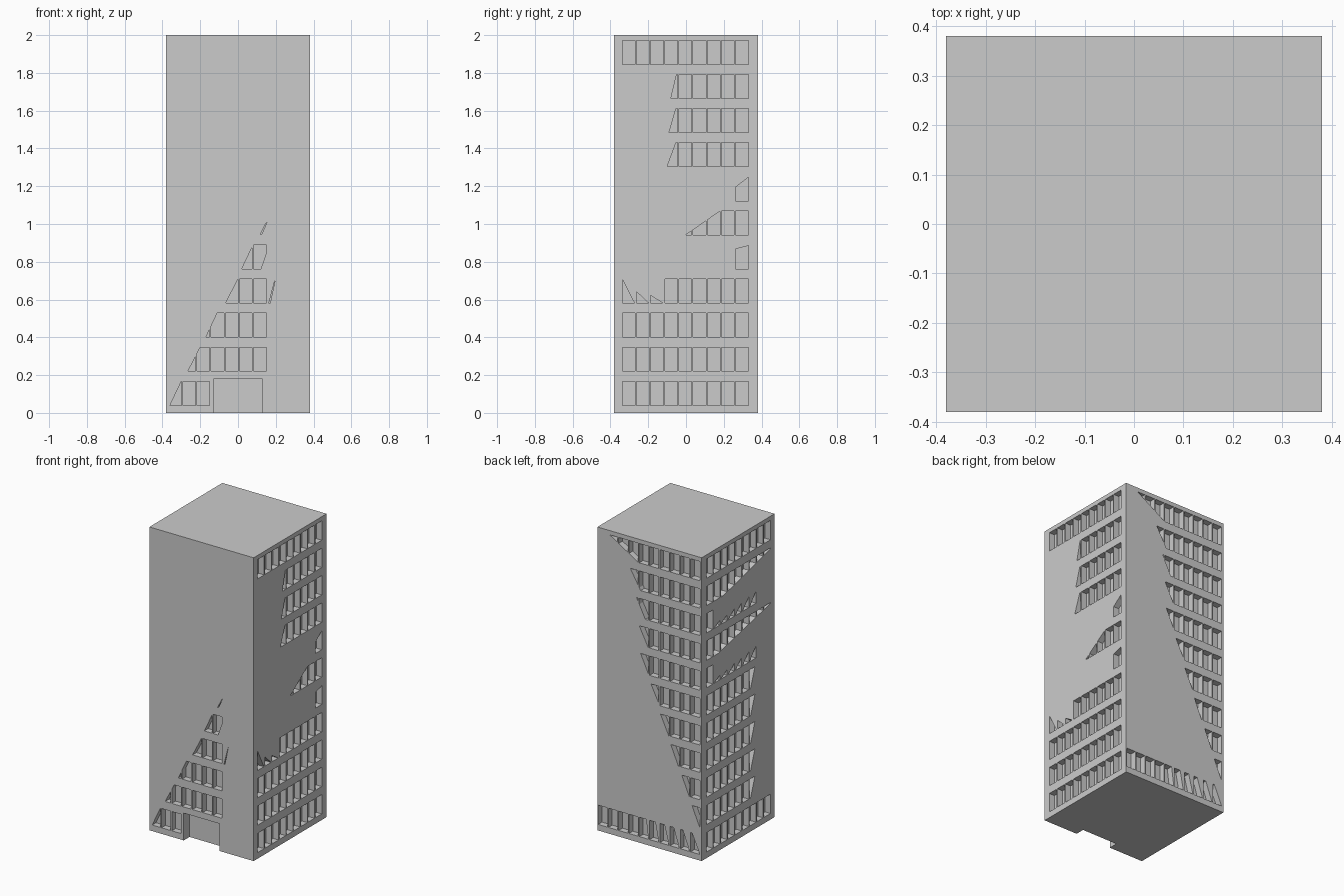
import bpy, bmesh

if "Cube" in bpy.data.objects:
    bpy.data.objects.remove(bpy.data.objects["Cube"])

H = 0.38            # half width of the tower
DEPTH = 0.04        # window recess
W, PITCH = 0.067, 0.075
ROW_Z = [0.04 + 0.1805 * i for i in range(11)]
WIN_H = 0.127

cut = bmesh.new()


def prism(face, poly, depth=DEPTH):
    """Extrude a (u, z) outline through one facade into the tower."""
    def place(u, z, d):
        return {'front': (u, -d, z), 'back': (u, d, z),
                'right': (d, u, z), 'left': (-d, u, z)}[face]
    a = [cut.verts.new(place(u, z, H + 0.05)) for u, z in poly]
    b = [cut.verts.new(place(u, z, H - depth)) for u, z in poly]
    cut.faces.new(a)
    cut.faces.new(b[::-1])
    n = len(poly)
    for i in range(n):
        j = (i + 1) % n
        cut.faces.new((a[j], a[i], b[i], b[j]))


def clip(poly, p, q):
    """Keep the part of the outline to the left of the line p -> q."""
    def side(r):
        return (q[0]-p[0]) * (r[1]-p[1]) - (q[1]-p[1]) * (r[0]-p[0])
    out = []
    for i, a in enumerate(poly):
        b = poly[(i + 1) % len(poly)]
        sa, sb = side(a), side(b)
        if sa >= 0:
            out.append(a)
        if sa * sb < 0:
            t = sa / (sa - sb)
            out.append((a[0] + t * (b[0]-a[0]), a[1] + t * (b[1]-a[1])))
    return out


def area(poly):
    return abs(sum(a[0]*b[1] - b[0]*a[1]
                   for a, b in zip(poly, poly[1:] + poly[:1]))) / 2


def span(face, col):
    u = (-0.367 if face in ('front', 'back') else -0.337) + PITCH * col
    return u, u + W


def row(face, r, cols, *lines):
    """One row of windows, clipped by slanted lines."""
    z0, z1 = ROW_Z[r], ROW_Z[r] + WIN_H
    for c in cols:
        u0, u1 = span(face, c)
        poly = [(u0, z0), (u1, z0), (u1, z1), (u0, z1)]
        for p, q in lines:
            poly = clip(poly, p, q)
        if len(poly) > 2 and area(poly) > 1e-5:
            prism(face, poly)


def lean(r, top, bottom):
    """Slanted line across row r, from top to bottom."""
    return (top, ROW_Z[r] + WIN_H), (bottom, ROW_Z[r])


# Front: doorway and the stepped pyramid of windows
prism('front', [(-0.13, -0.1), (0.13, -0.1), (0.13, 0.18), (-0.13, 0.18)], 0.06)
for r, (top, bottom) in enumerate([(-0.30, -0.36), (-0.20, -0.265), (-0.11, -0.17),
                                   (0.0, -0.065)]):
    row('front', r, range(3 if r == 0 else 7), lean(r, top, bottom))
row('front', 4, range(7), lean(4, 0.08, 0.02), ((0.12, 0.76), (0.163, 0.885)))
prism('front', [(0.163, 0.58), (0.170, 0.58), (0.197, 0.705), (0.192, 0.69)])
prism('front', [(0.117, 0.943), (0.125, 0.945), (0.153, 1.008), (0.146, 1.0)])

# Right side
for r in (0, 1, 2, 10):
    row('right', r, range(9))
row('right', 3, range(3, 9))
for c, h in enumerate((0.125, 0.06, 0.04)):
    u0, u1 = span('right', c)
    z = ROW_Z[3]
    prism('right', [(u0, z), (u1 - 0.003, z), (u0, z + h)])
row('right', 4, [8], ((0.33, 0.885), (0.26, 0.867)))
row('right', 5, range(4, 9), ((0.18, 1.068), (0.0, 0.943)))
row('right', 6, [8], ((0.33, 1.247), (0.26, 1.193)))
for r, top, bottom in ((7, -0.053, -0.10), (8, -0.053, -0.09), (9, -0.05, -0.08)):
    row('right', r, range(3, 9), lean(r, top, bottom))

# Back: left boundary moves in storey by storey
back = [(-0.31, -0.365), (-0.235, -0.29), (-0.155, -0.21), (-0.08, -0.14), (-0.01, -0.075),
        (0.065, 0.005), (0.075, 0.01), (0.095, 0.03), (0.14, 0.065), (0.29, 0.08)]
for r, (top, bottom) in enumerate(back, 1):
    p, q = lean(r, top, bottom)
    row('back', r, range(10), (q, p))
row('back', 0, range(6, 10))
for c in range(6):
    u0, u1 = span('back', c)
    z = ROW_Z[0]
    prism('back', [(u0, z), (u1, z), (u1, z + WIN_H),
                   (u1 - W * (0.15 + 0.12 * c), z + WIN_H)])

# Left side: full rows, tapering rows and sawtooth rows
row('left', 0, range(9))
row('left', 10, range(9))
for r in range(1, 6):
    row('left', r, range(2, 9), lean(r, -0.175, -0.13))
row('left', 9, range(9), ((-0.34, 1.785), (0.15, 1.665)))
row('left', 7, range(9), ((-0.34, 1.425), (0.20, 1.305)))
for r in (6, 8):
    row('left', r, [8])
    for c in range(2, 8):
        u0, u1 = span('left', c)
        z = ROW_Z[r]
        prism('left', [(u0, z), (u1, z), (u0, z + 0.03 + 0.01 * (7 - c))])

bmesh.ops.recalc_face_normals(cut, faces=cut.faces)
cut_mesh = bpy.data.meshes.new("window_cutter")
cut.to_mesh(cut_mesh)
cut.free()
cutter = bpy.data.objects.new("window_cutter", cut_mesh)
bpy.context.collection.objects.link(cutter)
cutter.hide_render = True

# Tower body with the openings cut in
bpy.ops.mesh.primitive_cube_add(size=1, location=(0, 0, 1))
tower = bpy.context.object
tower.name = "tower"
tower.scale = (2 * H, 2 * H, 2)
bpy.ops.object.transform_apply(location=True, rotation=False, scale=True)
mod = tower.modifiers.new("openings", 'BOOLEAN')
mod.object = cutter
mod.operation = 'DIFFERENCE'
mod.solver = 'EXACT'
bpy.ops.object.modifier_apply(modifier=mod.name)
bpy.data.objects.remove(cutter)
